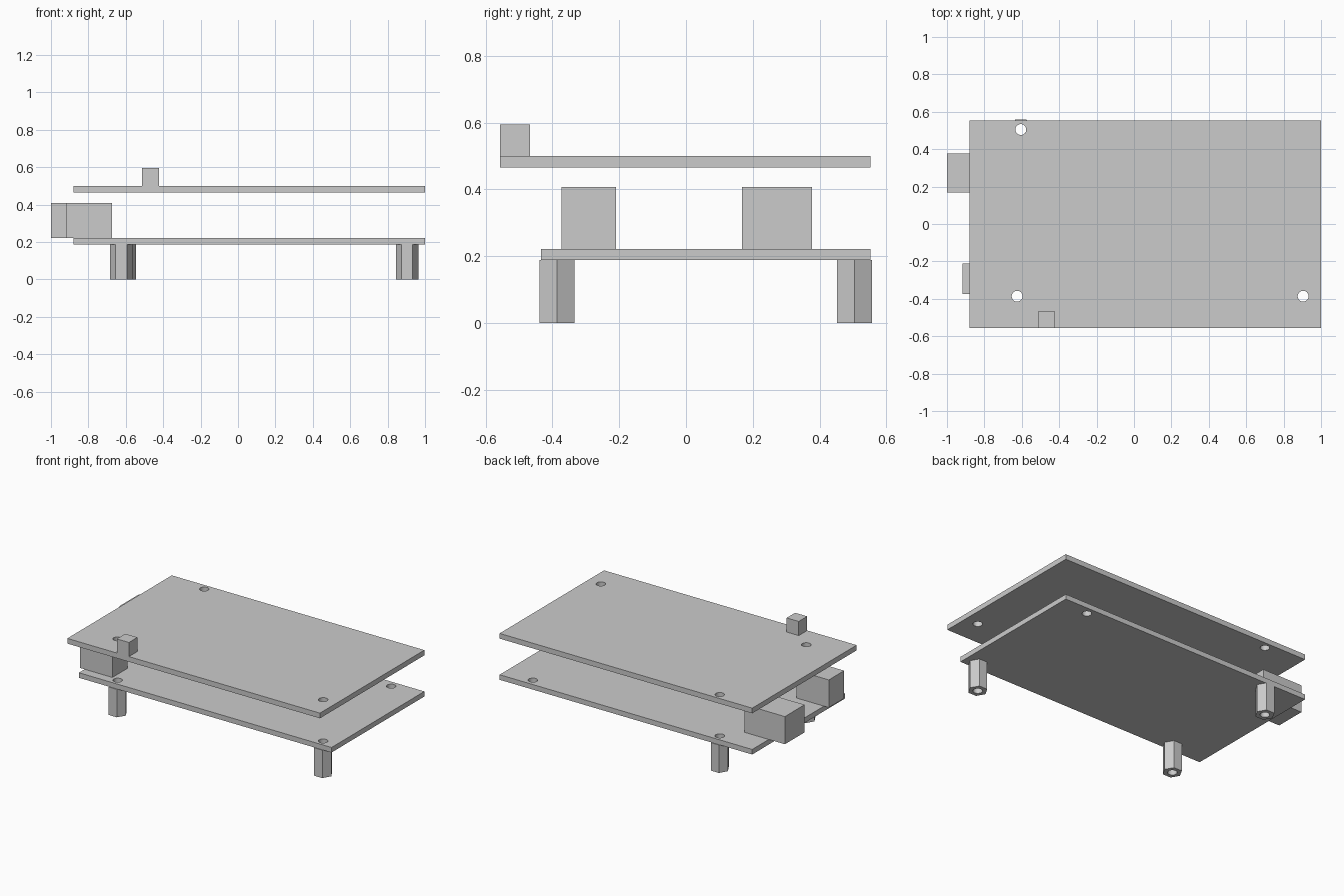
import bpy, bmesh
from math import cos, sin, tau

cube = bpy.data.objects.get("Cube")
if cube:
    bpy.data.objects.remove(cube, do_unlink=True)

# Single grey material
grey = bpy.data.materials.new("light_grey")
grey.use_nodes = True
grey.diffuse_color = (0.6, 0.6, 0.6, 1)
grey.node_tree.nodes["Principled BSDF"].inputs["Base Color"].default_value = (0.6, 0.6, 0.6, 1)

HOLE_RADIUS = 0.029


def ring(cx, cy, radius, sides):
    return [(cx + radius * cos(tau * i / sides), cy + radius * sin(tau * i / sides))
            for i in range(sides)]


def rectangle(x0, x1, y0, y1):
    return [(x0, y0), (x1, y0), (x1, y1), (x0, y1)]


def plate(name, outline, z0, z1, holes=()):
    """Extrude a flat outline from z0 to z1, with round holes through it."""
    curve = bpy.data.curves.new(name + "_profile", "CURVE")
    curve.dimensions = "2D"
    curve.fill_mode = "BOTH"
    curve.extrude = (z1 - z0) / 2
    for loop in [outline] + [ring(x, y, HOLE_RADIUS, 32) for x, y in holes]:
        spline = curve.splines.new("POLY")
        spline.points.add(len(loop) - 1)
        for point, (x, y) in zip(spline.points, loop):
            point.co = (x, y, 0, 1)
        spline.use_cyclic_u = True
    helper = bpy.data.objects.new(name + "_profile", curve)
    mesh = bpy.data.meshes.new_from_object(helper)
    bpy.data.objects.remove(helper)
    bpy.data.curves.remove(curve)

    # Weld the caps to the walls and raise into place
    bm = bmesh.new()
    bm.from_mesh(mesh)
    bmesh.ops.remove_doubles(bm, verts=bm.verts, dist=0.0005)
    bmesh.ops.recalc_face_normals(bm, faces=bm.faces)
    bmesh.ops.translate(bm, verts=bm.verts, vec=(0, 0, (z0 + z1) / 2))
    bm.to_mesh(mesh)
    bm.free()
    mesh.name = name
    mesh.materials.clear()
    mesh.materials.append(grey)
    obj = bpy.data.objects.new(name, mesh)
    bpy.context.collection.objects.link(obj)
    bpy.ops.object.select_all(action="DESELECT")
    obj.select_set(True)
    bpy.context.view_layer.objects.active = obj
    bpy.ops.object.shade_smooth_by_angle()
    return obj


posts = {"back_left": (-0.605, 0.505), "front_left": (-0.625, -0.386),
         "front_right": (0.904, -0.386)}
shared_holes = list(posts.values())

# Circuit boards
plate("lower_board", rectangle(-0.88, 1, -0.434, 0.553), 0.188, 0.222,
      shared_holes + [(0.79, 0.5)])
plate("upper_board", rectangle(-0.88, 1, -0.557, 0.553), 0.465, 0.5, shared_holes)

# Hollow hexagonal standoffs
for place, (x, y) in posts.items():
    plate("standoff_" + place, ring(x, y, 0.0605, 6), 0, 0.188, [(x, y)])

# Connector blocks
plate("large_socket", rectangle(-1, -0.7, 0.168, 0.377), 0.222, 0.408)
plate("small_socket", rectangle(-0.916, -0.674, -0.373, -0.21), 0.222, 0.408)
plate("top_connector", rectangle(-0.512, -0.422, -0.557, -0.467), 0.5, 0.595)
